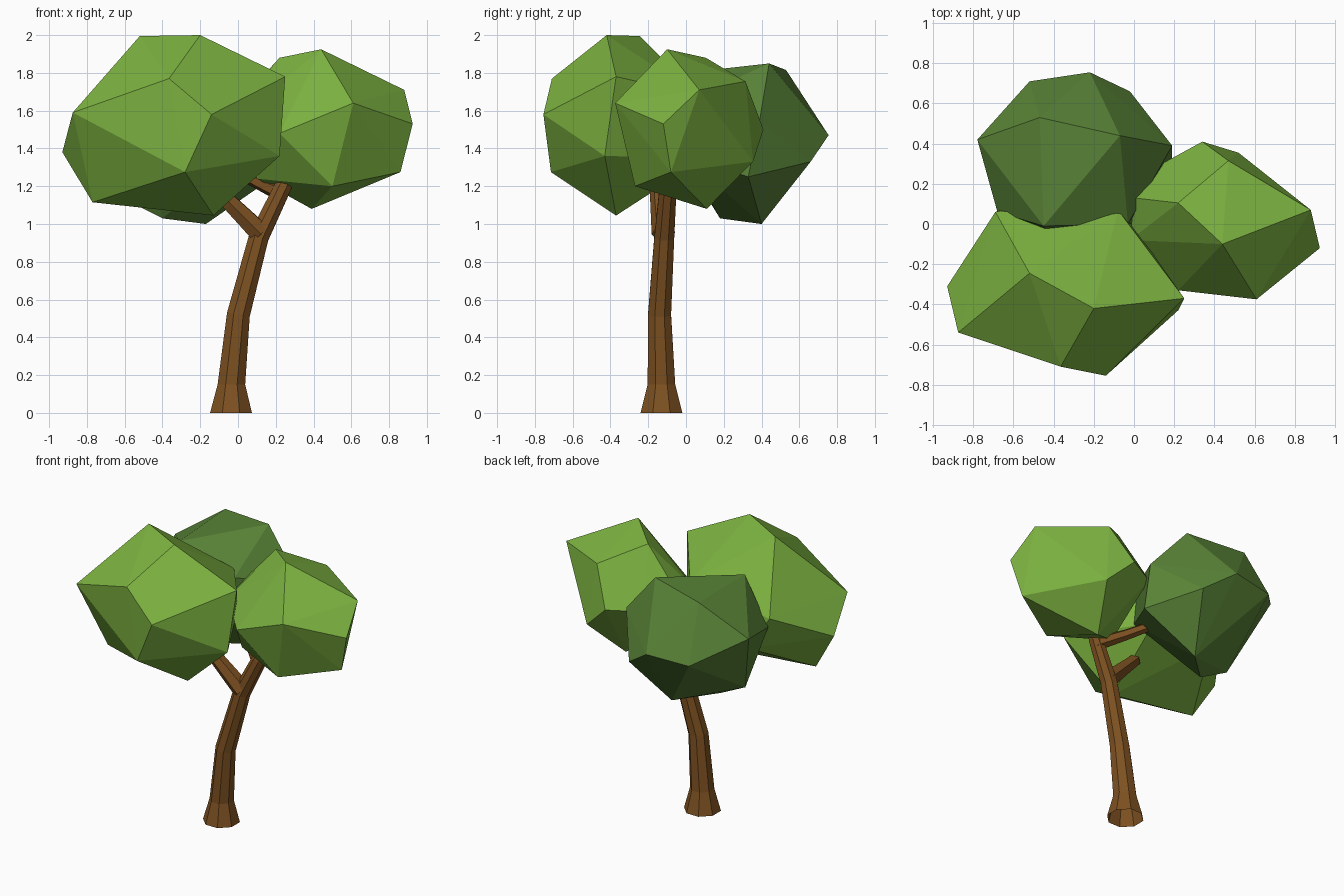
import bpy, bmesh, math
from mathutils import Vector

if "Cube" in bpy.data.objects:
    bpy.data.objects.remove(bpy.data.objects["Cube"])


def material(name, rgb):
    mat = bpy.data.materials.new(name)
    lin = [((c / 255 + 0.055) / 1.055) ** 2.4 for c in rgb]
    mat.diffuse_color = (*lin, 1)
    mat.use_nodes = True
    mat.node_tree.nodes["Principled BSDF"].inputs["Base Color"].default_value = mat.diffuse_color
    return mat


BARK = material("bark brown", (125, 81, 33))
LIGHT = material("light leaf green", (124, 178, 64))
DARK = material("dark leaf green", (89, 131, 55))


def finish(name, bm, mat):
    bmesh.ops.recalc_face_normals(bm, faces=bm.faces)
    mesh = bpy.data.meshes.new(name)
    bm.to_mesh(mesh)
    bm.free()
    mesh.materials.append(mat)
    obj = bpy.data.objects.new(name, mesh)
    bpy.context.collection.objects.link(obj)
    return obj


def limb(name, path, sides, upright_foot=False):
    """Tapered faceted tube through (x, y, z, radius) stations, open at the foot."""
    bm = bmesh.new()
    pts = [Vector(p[:3]) for p in path]
    rings = []
    for i, p in enumerate(path):
        d = pts[min(i + 1, len(pts) - 1)] - pts[max(i - 1, 0)]
        if upright_foot and i < 2:
            d = Vector((0, 0, 1))
        q = Vector((0, 0, 1)).rotation_difference(d)
        ring = []
        for k in range(sides):
            a = 2 * math.pi * (k + 0.5) / sides
            ring.append(bm.verts.new(pts[i] + q @ Vector((math.cos(a), math.sin(a), 0)) * p[3]))
        rings.append(ring)
    for r0, r1 in zip(rings, rings[1:]):
        for k in range(sides):
            n = (k + 1) % sides
            bm.faces.new((r0[k], r0[n], r1[n], r1[k]))
    bm.faces.new(rings[-1])
    return finish(name, bm, BARK)


def clump(name, corners, mat):
    """Faceted leaf mass: convex hull around a few corner points."""
    bm = bmesh.new()
    for c in corners:
        bm.verts.new(c)
    bmesh.ops.convex_hull(bm, input=bm.verts)
    loose = [v for v in bm.verts if not v.link_faces]
    bmesh.ops.delete(bm, geom=loose, context='VERTS')
    return finish(name, bm, mat)


# Trunk with flared foot, leaning into the right clump
limb("trunk", [(-.037, -.13, 0, .12), (-.035, -.13, .15, .079), (.002, -.14, .52, .066),
               (.11, -.115, .93, .057), (.235, -.095, 1.19, .049), (.25, -.09, 1.22, .045)], 8, True)

# Branches towards the front and back clumps
limb("front_branch", [(.12, -.12, .95, .062), (-.04, -.14, 1.11, .049), (-.13, -.15, 1.2, .043)], 6)
limb("back_branch", [(.235, -.1, 1.16, .046), (.08, .02, 1.235, .036), (-.02, .1, 1.29, .032)], 6)

# Leaf clumps
clump("front_leaves", [
    (-.93, -.31, 1.38), (-.875, -.54, 1.59), (-.52, -.245, 1.995), (-.2, -.42, 2.0),
    (.25, -.37, 1.78), (.22, -.43, 1.36), (-.13, -.37, 1.045), (-.77, -.34, 1.115),
    (-.365, -.71, 1.77), (-.14, -.755, 1.58), (-.28, -.715, 1.275),
    (-.69, .06, 1.58), (-.08, .07, 1.68), (-.08, .1, 1.35), (-.55, .1, 1.35)], LIGHT)

clump("right_leaves", [
    (.44, -.1, 1.925), (.22, .105, 1.88), (.88, .07, 1.71), (.925, -.12, 1.53),
    (.86, -.08, 1.275), (.61, -.375, 1.64), (.47, .315, 1.755), (.52, .355, 1.33),
    (.34, .41, 1.5), (.39, .11, 1.08), (.5, -.27, 1.2), (.1, -.1, 1.24),
    (.22, -.33, 1.48), (0, .13, 1.64), (.12, .29, 1.5), (-.02, -.08, 1.55)], LIGHT)

clump("back_leaves", [
    (-.47, .53, 1.815), (-.07, .44, 1.85), (-.22, .755, 1.47), (-.02, .66, 1.33),
    (-.78, .42, 1.6), (-.52, .71, 1.45), (.19, .39, 1.55), (.19, .33, 1.25),
    (-.17, .4, 1.0), (-.4, .18, 1.03), (-.6, .2, 1.13), (-.68, .06, 1.52),
    (-.45, -.01, 1.8), (-.03, .0, 1.65), (.0, .0, 1.35), (-.4, -.08, 1.45)], DARK)
